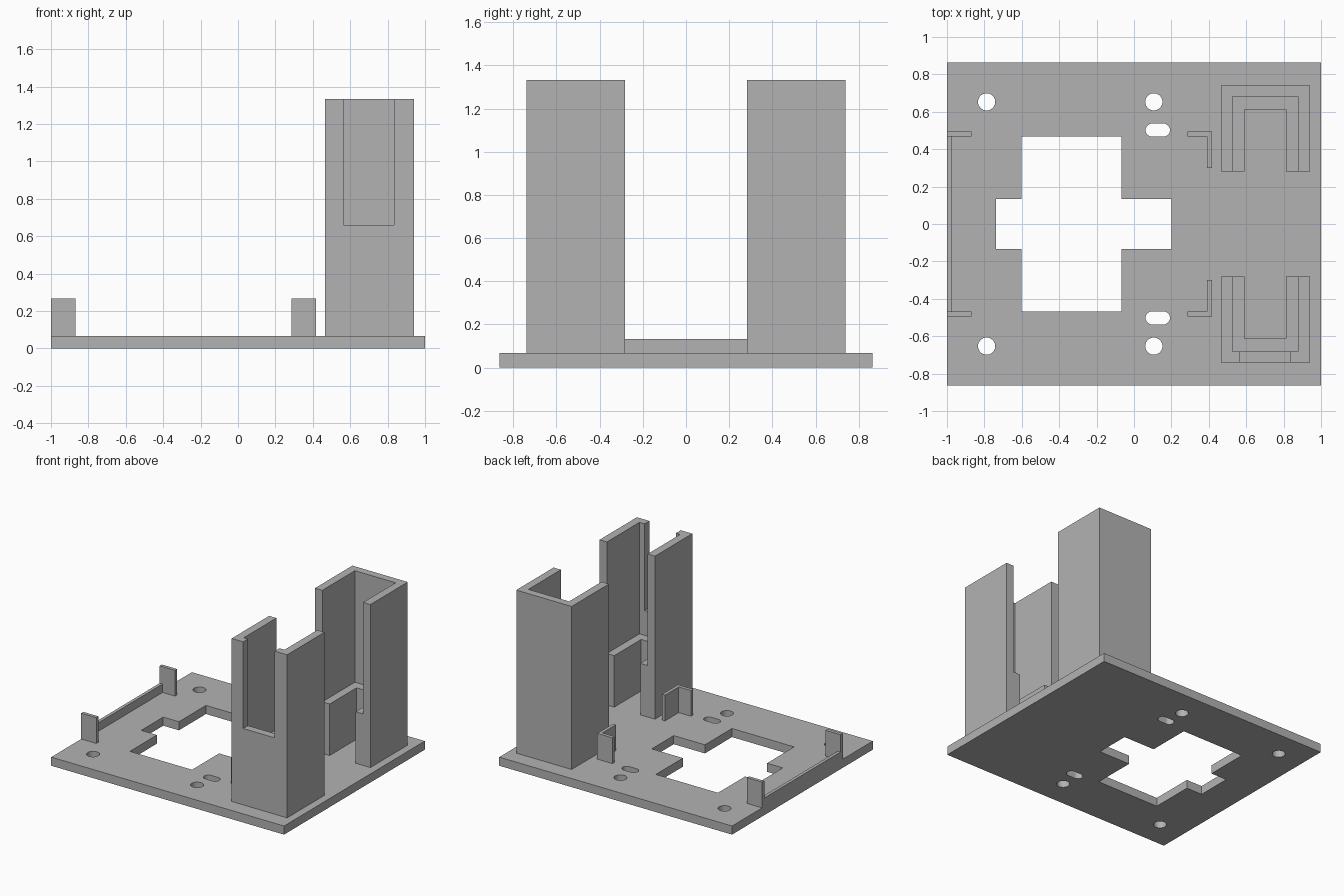
import bpy, bmesh, math

cube = bpy.data.objects.get("Cube")
if cube:
    bpy.data.objects.remove(cube, do_unlink=True)

grey = bpy.data.materials.new("plain_grey")
grey.use_nodes = True
COLOUR = (0.45, 0.45, 0.45, 1)
grey.diffuse_color = COLOUR
grey.node_tree.nodes["Principled BSDF"].inputs["Base Color"].default_value = COLOUR

BASE = 0.067      # top of the base plate
HALF_Y = 0.863
TOWER_TOP = 1.333


def prisms(name, profiles, z0, z1):
    """One object made of outlines extruded straight up."""
    bm = bmesh.new()
    for points in profiles:
        face = bm.faces.new([bm.verts.new((x, y, z0)) for x, y in points])
        up = bmesh.ops.extrude_face_region(bm, geom=[face])["geom"]
        verts = [v for v in up if isinstance(v, bmesh.types.BMVert)]
        bmesh.ops.translate(bm, verts=verts, vec=(0, 0, z1 - z0))
    bmesh.ops.recalc_face_normals(bm, faces=bm.faces[:])
    mesh = bpy.data.meshes.new(name)
    bm.to_mesh(mesh)
    bm.free()
    mesh.materials.append(grey)
    ob = bpy.data.objects.new(name, mesh)
    bpy.context.collection.objects.link(ob)
    return ob


def rect(x0, x1, y0, y1):
    return [(x0, y0), (x1, y0), (x1, y1), (x0, y1)]


def slot(cx, cy, r, half=0.0, n=16):
    """Round hole, or a slot along x when half is above zero."""
    pts = []
    for side, start in ((1, -math.pi / 2), (-1, math.pi / 2)):
        for i in range(n + (half > 0)):
            a = start + math.pi * i / n
            pts.append((cx + side * half + r * math.cos(a), cy + r * math.sin(a)))
    return pts


def channel(x0, x1, y0, y1, wall_x, wall_y):
    """U outline, open towards the middle of the plate."""
    return [(x0, y0), (x0, y1), (x1, y1), (x1, y0), (x1 - wall_x, y0),
            (x1 - wall_x, y1 - wall_y), (x0 + wall_x, y1 - wall_y), (x0 + wall_x, y0)]


def mirror_y(points, side):
    return [(x, side * y) for x, y in points]


def cut(ob, cutter):
    cutter.hide_render = True
    mod = ob.modifiers.new("cut", "BOOLEAN")
    mod.object = cutter
    mod.solver = "EXACT"
    bpy.context.view_layer.objects.active = ob
    bpy.ops.object.modifier_apply(modifier=mod.name)
    bpy.data.objects.remove(cutter, do_unlink=True)


# Base plate with cross opening, screw holes and slots
plate = prisms("base_plate", [rect(-1, 1, -HALF_Y, HALF_Y)], 0, BASE)
L, R, A, B = -0.602, -0.068, 0.135, 0.467
cross = [(L, -B), (R, -B), (R, -A), (0.2, -A), (0.2, A), (R, A),
         (R, B), (L, B), (L, A), (-0.737, A), (-0.737, -A), (L, -A)]
openings = [cross]
for s in (-1, 1):
    openings += [slot(-0.788, s * 0.653, 0.046), slot(0.106, s * 0.653, 0.046),
                 slot(0.127, s * 0.502, 0.035, 0.03)]
cut(plate, prisms("plate_cutter", openings, -0.1, 0.2))

# Low rail along the left edge of the plate
prisms("edge_rail", [rect(-1, -0.975, -0.468, 0.468)], BASE, 0.133)

bracket = [(0.285, 0.468), (0.39, 0.468), (0.39, 0.3),
           (0.416, 0.3), (0.416, 0.495), (0.285, 0.495)]
for side, word in ((-1, "front"), (1, "back")):
    # Small retaining tabs and corner brackets
    prisms(word + "_tab", [mirror_y(rect(-1, -0.87, 0.468, 0.495), side)], BASE, 0.267)
    prisms(word + "_bracket", [mirror_y(bracket, side)], BASE, 0.267)

    # Tall channel tower with an inner support ledge
    outer = channel(0.464, 0.94, 0.282, 0.74, 0.063, 0.059)
    inner = channel(0.527, 0.877, 0.282, 0.681, 0.063, 0.069)
    tower = prisms(word + "_tower", [mirror_y(outer, side)], BASE, TOWER_TOP)
    prisms(word + "_tower_ledge", [mirror_y(inner, side)], BASE, 0.467)

    # Window notch, only in the front tower
    if side < 0:
        cut(tower, prisms("notch_cutter", [rect(0.563, 0.833, -0.8, -0.6)], 0.66, 1.5))
